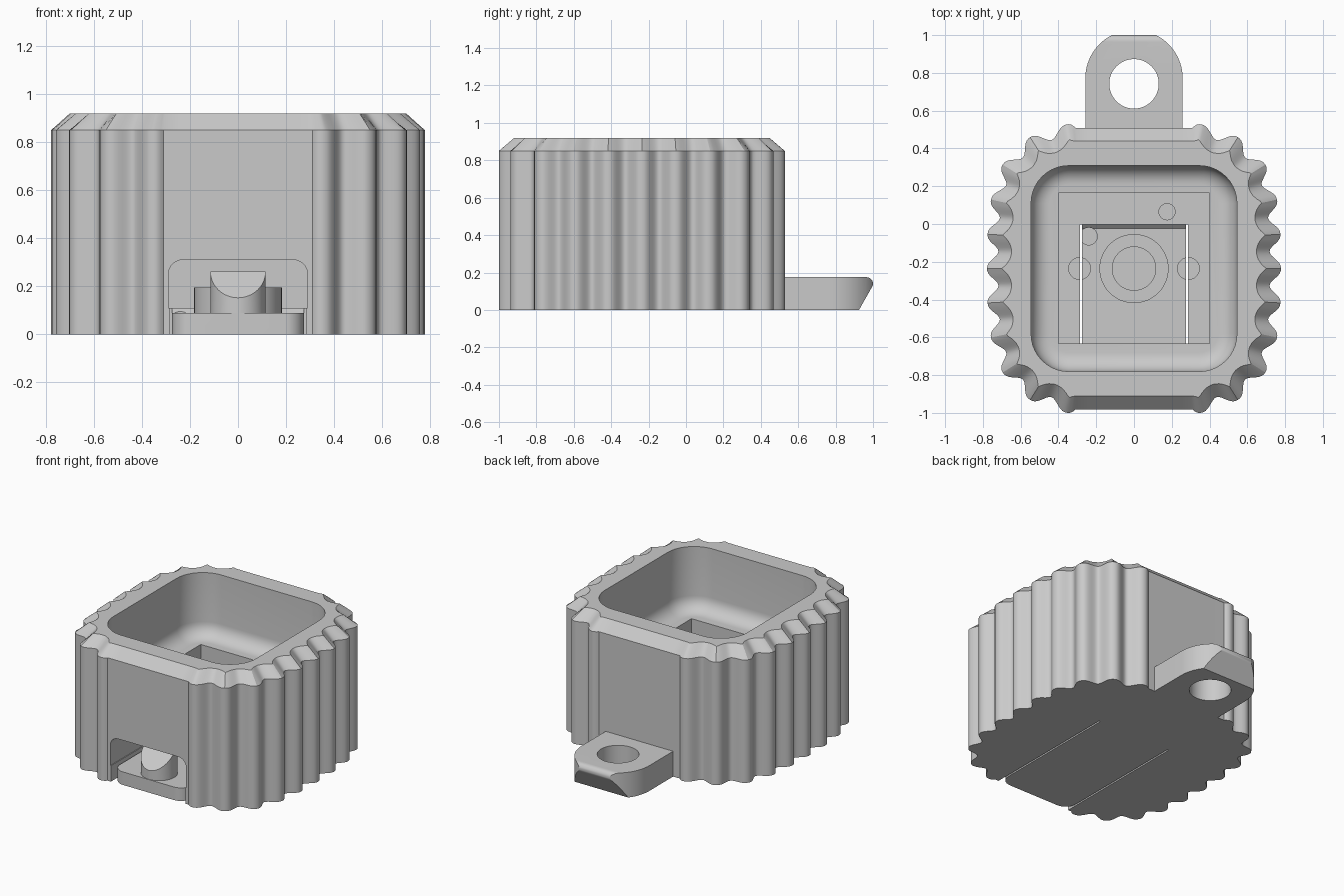
import bpy, bmesh, math
from mathutils import Vector

cube = bpy.data.objects.get("Cube")
if cube:
    bpy.data.objects.remove(cube, do_unlink=True)

grey = bpy.data.materials.new("plain grey")
grey.use_nodes = True
grey.diffuse_color = (0.59, 0.59, 0.59, 1)
grey.node_tree.nodes["Principled BSDF"].inputs["Base Color"].default_value = grey.diffuse_color

CY = -0.236       # centre of the case in y
HEIGHT = 0.92
CHAMFER = 0.07
FLAT = 0.745      # distance of the flat front and back from the centre
FLOOR = 0.11      # floor below the switch
SHELF = 0.48      # floor of the upper well


def loft(name, rings):
    """Closed solid through rings that share one point count."""
    bm = bmesh.new()
    loops = [[bm.verts.new(p) for p in ring] for ring in rings]
    n = len(loops[0])
    for a, b in zip(loops, loops[1:]):
        for i in range(n):
            j = (i + 1) % n
            bm.faces.new((a[i], a[j], b[j], b[i]))
    bm.faces.new(loops[0])
    bm.faces.new(loops[-1])
    bmesh.ops.recalc_face_normals(bm, faces=bm.faces)
    mesh = bpy.data.meshes.new(name)
    bm.to_mesh(mesh)
    bm.free()
    mesh.materials.append(grey)
    obj = bpy.data.objects.new(name, mesh)
    bpy.context.collection.objects.link(obj)
    return obj


def prism(name, pts, axis, lo, hi):
    place = {"x": lambda p, h: (h, p[0], p[1]),
             "y": lambda p, h: (p[0], h, p[1]),
             "z": lambda p, h: (p[0], p[1], h)}[axis]
    return loft(name, [[place(p, h) for p in pts] for h in (lo, hi)])


def arc(cx, cy, r, start, end, steps):
    angles = [math.radians(start + (end - start) * i / steps) for i in range(steps + 1)]
    return [(cx + r * math.cos(a), cy + r * math.sin(a)) for a in angles]


def rounded(x0, x1, y0, y1, r, steps=10):
    return (arc(x1 - r, y1 - r, r, 0, 90, steps) + arc(x0 + r, y1 - r, r, 90, 180, steps)
            + arc(x0 + r, y0 + r, r, 180, 270, steps) + arc(x1 - r, y0 + r, r, 270, 360, steps))


def rect(x0, x1, y0, y1):
    return [(x0, y0), (x1, y0), (x1, y1), (x0, y1)]


def cylinder(name, x, y, r, lo, hi, steps=48):
    return prism(name, arc(x, y, r, 0, 360, steps)[:-1], "z", lo, hi)


def combine(target, tool, operation="DIFFERENCE"):
    mod = target.modifiers.new("combine", "BOOLEAN")
    mod.operation, mod.object, mod.solver = operation, tool, "EXACT"
    bpy.context.view_layer.objects.active = target
    bpy.ops.object.modifier_apply(modifier=mod.name)
    bpy.data.objects.remove(tool, do_unlink=True)


# Scalloped outline: one quarter, running from the side to the flat front
def quarter():
    tips = [Vector(p) for p in ((0.775, -0.182), (0.778, 0), (0.775, 0.182), (0.757, 0.365),
                                (0.695, 0.55), (0.55, 0.695), (0.357, 0.763),
                                (0.18, 0.772), (0, 0.772))]
    out = []
    wave = 16
    for k in range(5 * wave + wave // 4 + 1):
        i, t = divmod(k / wave, 1)
        a, b, c, d = tips[int(i):int(i) + 4]
        p = 0.5 * (2 * b + (c - a) * t + (2 * a - 5 * b + 4 * c - d) * t * t
                   + (3 * b - a - 3 * c + d) * t ** 3)
        slope = 0.5 * ((c - a) + 2 * (2 * a - 5 * b + 4 * c - d) * t
                       + 3 * (3 * b - a - 3 * c + d) * t * t)
        normal = Vector((slope.y, -slope.x)).normalized()
        q = p - normal * 0.06 * math.sin(math.pi * t) ** 2.6
        if k > 5 * wave:
            q.y = max(q.y, FLAT)
        out.append((q, normal))
    edge = out[-1][0].x
    for i in range(1, 6):
        out.append((Vector((edge * (1 - i / 5), FLAT)), Vector((0, 1))))
    return out


def mirrored(part, sx, sy):
    return [(Vector((p.x * sx, p.y * sy)), Vector((n.x * sx, n.y * sy))) for p, n in part]


q = quarter()
half = q + mirrored(q[:-1], -1, 1)[::-1]
outline = half + mirrored(half[1:-1], 1, -1)[::-1]


def inset(p, n, r):
    """Move a point inward until it is r away from the whole outline."""
    best = r
    for other, _ in outline:
        gap = p - other
        along = gap.dot(n)
        side = gap.length_squared - along * along
        if gap.length < 0.25 and side < r * r:
            best = max(best, along + math.sqrt(r * r - side))
    return p - n * best


def ring(points, z):
    return [(p.x, p.y + CY, z) for p in points]


base = [p for p, _ in outline]
top = [inset(p, n, CHAMFER) for p, n in outline]
case = loft("case", [ring(base, 0), ring(base, HEIGHT - CHAMFER), ring(top, HEIGHT)])

# Upper well with a filleted floor
rings = []
for z, d in [(HEIGHT + 0.1, 0)] + [(SHELF + 0.1 * (1 - math.sin(a)), 0.1 * (1 - math.cos(a)))
                                   for a in [math.pi / 2 * i / 8 for i in range(9)]]:
    h = 0.545 - d
    rings.append([(x, y, z) for x, y in rounded(-h, h, CY - h, CY + h, 0.2 - d)])
combine(case, loft("well_cutter", rings))

# Square switch pocket, front doorway and the channel for the spring tongue
combine(case, prism("pocket_cutter", rect(-0.4, 0.4, -0.632, 0.165), "z", FLOOR, 0.6))
door = arc(0.23, 0.25, 0.06, 0, 90, 8) + arc(-0.23, 0.25, 0.06, 90, 180, 8)
door += [(-0.29, FLOOR), (0.29, FLOOR)]
combine(case, prism("doorway_cutter", door, "y", -1.2, -0.6))
combine(case, prism("channel_cutter", rect(-0.285, 0.285, -1.2, -0.003), "z", -0.1, 0.2))

# Spring tongue with a sloped root and rounded front corners
tongue = prism("tongue", [(-0.978, 0), (-0.978, 0.09), (-0.025, 0.09), (-0.003, FLOOR), (0.05, FLOOR),
                          (0.05, 0)], "x", -0.274, 0.274)
combine(tongue, prism("corner_tool", rounded(-0.274, 0.274, -0.978, 0.2, 0.08), "z", -0.1, 0.3),
        "INTERSECT")

# Thumb boss with a slanted front
BY = -0.86
boss = cylinder("boss", 0, BY, 0.115, 0.05, 0.262)
combine(boss, prism("slant_cutter", [(BY + 0.1, 0.358), (BY - 0.2, 0.071), (BY - 0.2, 0.358)],
                    "x", -0.3, 0.3))
combine(tongue, boss, "UNION")

# Pusher ring under the switch
combine(tongue, cylinder("pusher_ring", 0, CY, 0.183, 0.05, 0.195), "UNION")
combine(tongue, cylinder("ring_hole", 0, CY, 0.115, 0.06, 0.3))
combine(case, tongue, "UNION")

# Blind pin holes
for x, y, r in ((-0.288, CY, 0.058), (0.288, CY, 0.058), (0.175, 0.065, 0.043), (-0.24, -0.065, 0.046)):
    combine(case, cylinder("pin_cutter", x, y, r, 0.05, 0.16, 24))

# Keyring tab with an undercut tip
tab = prism("tab", arc(0, 0.77, 0.258, 0, 180, 40) + [(-0.258, 0.42), (0.258, 0.42)], "z", -0.1, 0.3)
side = [(0.3, 0), (0.925, 0), (0.993, 0.12)] + arc(0.965, 0.14, 0.035, -20, 90, 8) + [(0.3, 0.175)]
combine(tab, prism("tip_tool", side, "x", -0.5, 0.5), "INTERSECT")
combine(tab, cylinder("ring_eye", 0, 0.742, 0.131, -0.2, 0.4))
combine(case, tab, "UNION")

bpy.ops.object.select_all(action="DESELECT")
case.select_set(True)
bpy.context.view_layer.objects.active = case
bpy.ops.object.shade_smooth_by_angle(angle=math.radians(30))
